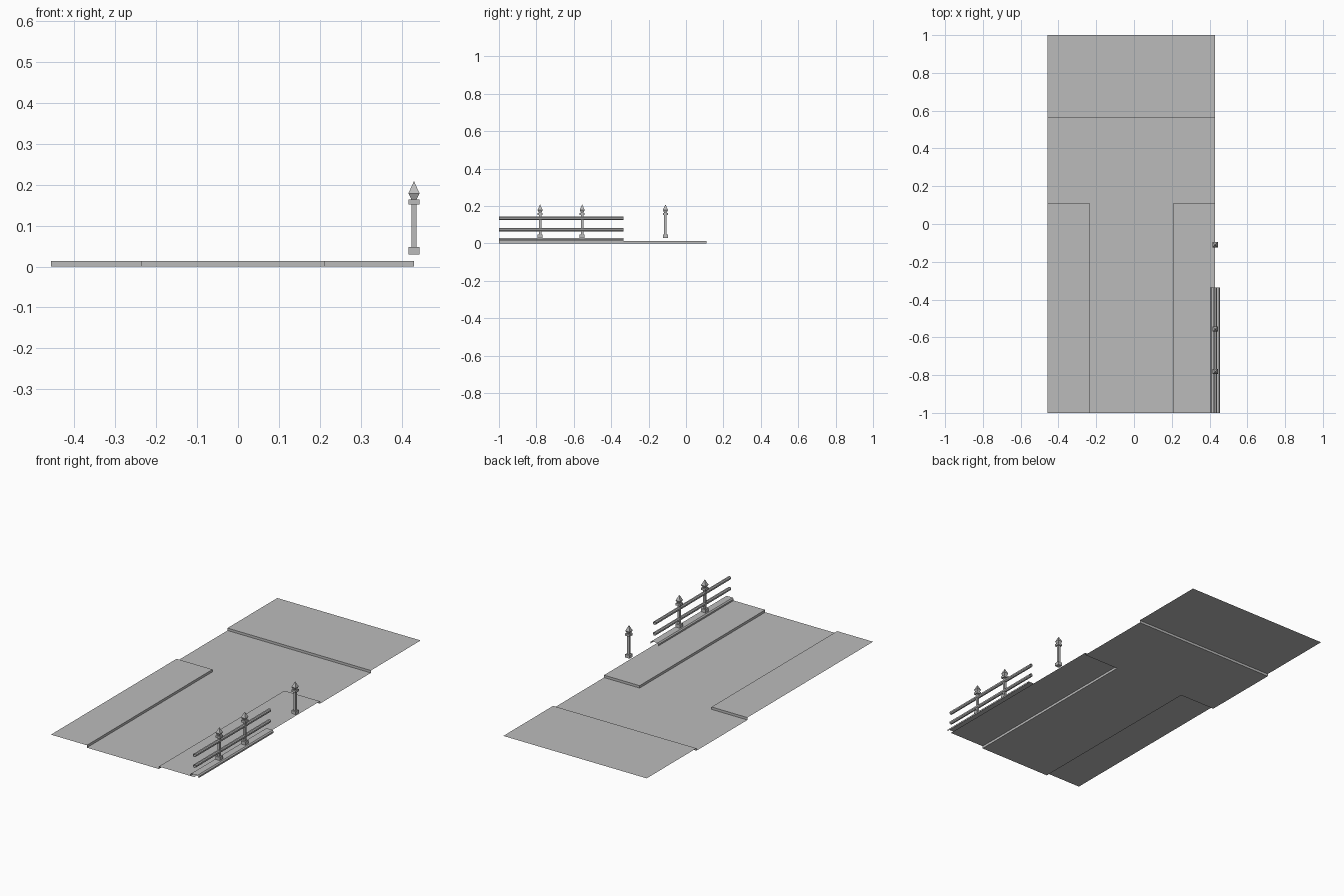
import bpy, bmesh

if "Cube" in bpy.data.objects:
    bpy.data.objects.remove(bpy.data.objects["Cube"])

GREY = (0.5, 0.5, 0.5, 1)
grey = bpy.data.materials.new("plain grey")
grey.use_nodes = True
grey.diffuse_color = GREY
grey.node_tree.nodes["Principled BSDF"].inputs["Base Color"].default_value = GREY

LEFT, RIGHT = -0.457, 0.43        # outer edges of the street
KERB_L, KERB_R = -0.235, 0.21     # road edges
FRONT, CORNER, FAR_KERB, BACK = -1, 0.11, 0.56, 1
KERB = 0.0135                     # pavement height
FENCE_END = -0.335


def finish(name, bm):
    mesh = bpy.data.meshes.new(name)
    bm.to_mesh(mesh)
    bm.free()
    mesh.materials.append(grey)
    obj = bpy.data.objects.new(name, mesh)
    bpy.context.collection.objects.link(obj)
    return obj


def sheet(name, *polygons):
    """Thin surface made of a few flat polygons."""
    bm = bmesh.new()
    for points in polygons:
        bm.faces.new([bm.verts.new(p) for p in points])
    bmesh.ops.remove_doubles(bm, verts=bm.verts, dist=0.0001)
    return finish(name, bm)


def flat(x0, x1, y0, y1, z):
    return [(x0, y0, z), (x1, y0, z), (x1, y1, z), (x0, y1, z)]


def riser(start, end):
    (x0, y0), (x1, y1) = start, end
    return [(x0, y0, 0), (x1, y1, 0), (x1, y1, KERB), (x0, y0, KERB)]


def extrusion(name, profile, closed):
    """Open-ended strip of an x-z profile running along the fence."""
    bm = bmesh.new()
    rows = [[bm.verts.new((x, y, z)) for x, z in profile]
            for y in (FRONT, FENCE_END)]
    n = len(profile)
    for i in range(n if closed else n - 1):
        j = (i + 1) % n
        bm.faces.new((rows[0][i], rows[0][j], rows[1][j], rows[1][i]))
    return finish(name, bm)


def post(name, y):
    """Square post: stacked square rings from foot to pointed tip."""
    rings = [(0.0135, 0.030), (0.0135, 0.048), (0.0065, 0.048),
             (0.0065, 0.152), (0.0135, 0.152), (0.0135, 0.164),
             (0.0065, 0.164), (0.0135, 0.179)]
    bm = bmesh.new()
    loops = [[bm.verts.new((RIGHT + a * r, y + b * r, z))
              for a, b in ((-1, -1), (1, -1), (1, 1), (-1, 1))]
             for r, z in rings]
    tip = bm.verts.new((RIGHT, y, 0.209))
    bm.faces.new(loops[0][::-1])
    for i in range(4):
        j = (i + 1) % 4
        for low, high in zip(loops, loops[1:]):
            bm.faces.new((low[i], low[j], high[j], high[i]))
        bm.faces.new((loops[-1][i], loops[-1][j], tip))
    return finish(name, bm)


# Road: approach lane and crossing street
sheet("road",
      flat(KERB_L, KERB_R, FRONT, CORNER, 0),
      flat(LEFT, RIGHT, CORNER, FAR_KERB, 0))

# Pavements with kerb faces towards the road
sheet("right_pavement",
      flat(LEFT, KERB_L, FRONT, CORNER, KERB),
      riser((KERB_L, FRONT), (KERB_L, CORNER)),
      riser((KERB_L, CORNER), (LEFT, CORNER)))
sheet("left_pavement",
      flat(KERB_R, RIGHT, FRONT, CORNER, KERB),
      riser((KERB_R, CORNER), (KERB_R, FRONT)),
      riser((RIGHT, CORNER), (KERB_R, CORNER)))
sheet("back_pavement",
      flat(LEFT, RIGHT, FAR_KERB, BACK, KERB),
      riser((LEFT, FAR_KERB), (RIGHT, FAR_KERB)))

# Fence: low plinth and two rails, all open-ended
half = [(0.025, KERB), (0.025, 0.022), (0.019, 0.028)]
extrusion("fence_plinth",
          [(RIGHT + x, z) for x, z in half]
          + [(RIGHT - x, z) for x, z in reversed(half)], False)
for name, z in (("lower_rail", 0.074), ("upper_rail", 0.134)):
    w, c = 0.009, 0.004
    extrusion(name, [(RIGHT + x, z + dz) for x, dz in (
        (w, -c), (w, c), (c, w), (-c, w),
        (-w, c), (-w, -c), (-c, -w), (c, -w))], True)

# Posts
for i, y in enumerate((-0.78, -0.555, -0.11)):
    post(f"post_{i + 1}", y)
